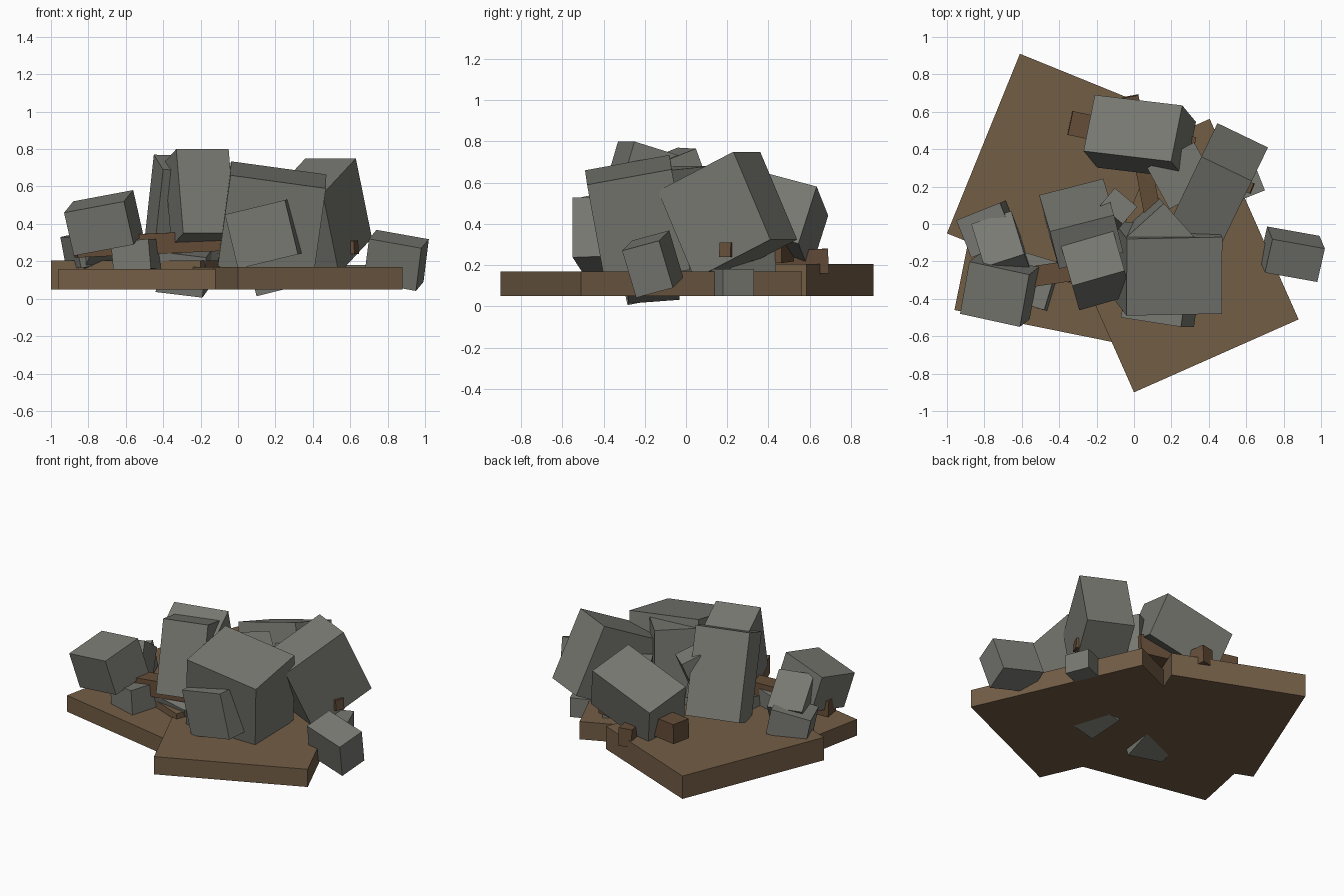
import bpy, bmesh
from mathutils import Vector


def material(name, rgb):
    m = bpy.data.materials.new(name)
    m.diffuse_color = (*rgb, 1)
    return m


WOOD = material("wood", (0.17, 0.11, 0.06))
DARK_WOOD = material("dark_wood", (0.13, 0.075, 0.04))
ROCK = material("rock", (0.19, 0.19, 0.17))


def block(name, corner, u, v, depth, mat=ROCK):
    """Box from one corner, two edges of its outer face, and a depth."""
    c, u, v = Vector(corner), Vector(u), Vector(v)
    length = v.length
    v = (v - u * (v.dot(u) / u.length_squared)).normalized() * length
    w = -u.cross(v).normalized() * depth
    bm = bmesh.new()
    bmesh.ops.create_cube(bm, size=1)
    for p in bm.verts:
        a, b, d = p.co + Vector((0.5, 0.5, 0.5))
        p.co = c + u * a + v * b + w * d
    bmesh.ops.recalc_face_normals(bm, faces=bm.faces)
    me = bpy.data.meshes.new(name)
    bm.to_mesh(me)
    bm.free()
    me.materials.append(mat)
    bpy.context.collection.objects.link(bpy.data.objects.new(name, me))


def beam(name, start, end, width, height):
    """Square timber whose top centre line runs from start to end."""
    s, u = Vector(start), Vector(end) - Vector(start)
    side = Vector((-u.y, u.x, 0)).normalized() * width
    block(name, s - side / 2, u, side, height, DARK_WOOD)


# Flat wooden slabs under the pile
block("slab_front", (0, -0.9, 0.17), (0.88, 0.39, 0), (-0.48, 1.07, 0), 0.12, WOOD)
block("slab_back", (-1.0, -0.05, 0.205), (0.8, -0.325, 0), (0.39, 0.96, 0), 0.155, WOOD)
block("slab_left", (-0.96, -0.46, 0.16), (0.84, -0.17, 0), (0.14, 0.7, 0), 0.11, WOOD)

# Broken beams between the rocks
beam("beam_left", (-0.87, -0.33, 0.33), (0.0, -0.2, 0.37), 0.11, 0.11)
beam("beam_back", (-0.34, 0.54, 0.36), (0.32, 0.4, 0.34), 0.13, 0.13)
beam("beam_middle", (-0.02, 0.68, 0.28), (0.1, 0.05, 0.25), 0.09, 0.12)
beam("beam_right", (0.25, 0.35, 0.28), (0.63, 0.19, 0.31), 0.06, 0.07)

# Large rocks
block("rock_front", (-0.04, -0.49, 0.66), (0.51, 0.01, -0.07), (0, 0.41, 0.075), 0.5)
block("rock_front_lower", (-0.07, -0.5, 0.45), (0.07, 0, -0.29), (0.32, -0.05, 0.08), 0.3)
block("rock_right", (0.63, 0.23, 0.75), (-0.27, 0.13, 0), (-0.17, -0.37, -0.19), 0.47)
block("rock_tall", (-0.33, -0.33, 0.80), (0.28, 0.08, 0), (-0.07, 0.22, -0.07), 0.47)
block("rock_leaning", (-0.45, -0.04, 0.77), (0.05, -0.2, -0.08), (0.34, 0.1, 0), 0.56)
block("rock_back", (-0.21, 0.69, 0.44), (-0.06, -0.3, 0.08), (0.46, -0.09, 0.15), 0.3)
block("rock_centre", (0.16, 0.11, 0.68), (-0.2, -0.18, 0), (0.16, -0.2, -0.02), 0.5)
block("rock_inner", (0.07, 0.3, 0.5), (0.12, -0.22, 0), (0.26, 0.12, 0.0), 0.38)

# Smaller rocks around the edge
block("rock_far_right", (0.70, -0.26, 0.32), (0.28, -0.05, -0.05), (0.03, 0.18, 0.05), 0.24)
block("rock_left_front", (-0.93, -0.48, 0.46), (0.32, -0.07, 0.06), (0.045, 0.28, 0.06), 0.24)
block("rock_left_back", (-0.87, 0.0, 0.36), (0.07, -0.23, 0.15), (0.21, 0.08, 0), 0.24)
block("rock_left_edge", (-0.95, 0.02, 0.33), (0.08, -0.2, 0), (0.22, 0.12, 0.05), 0.17)
block("rock_left_low", (-0.68, -0.4, 0.3), (0.2, -0.06, 0.02), (0.09, 0.25, 0), 0.16)
block("rock_right_low", (0.64, 0.33, 0.18), (-0.2, -0.08, 0), (0.06, -0.15, 0), 0.13)
block("rock_small_middle", (-0.18, 0.1, 0.6), (0.12, -0.1, 0), (0.08, 0.09, -0.05), 0.42)

# Buried rocks whose corners poke out below the slabs
block("rock_buried_left", (-0.42, -0.3, 0.25), (0.25, -0.03, -0.03), (0.04, 0.25, 0.05), 0.22)
block("rock_buried_right", (0.04, -0.3, 0.25), (0.2, 0, 0.05), (0, 0.25, 0.02), 0.245)
